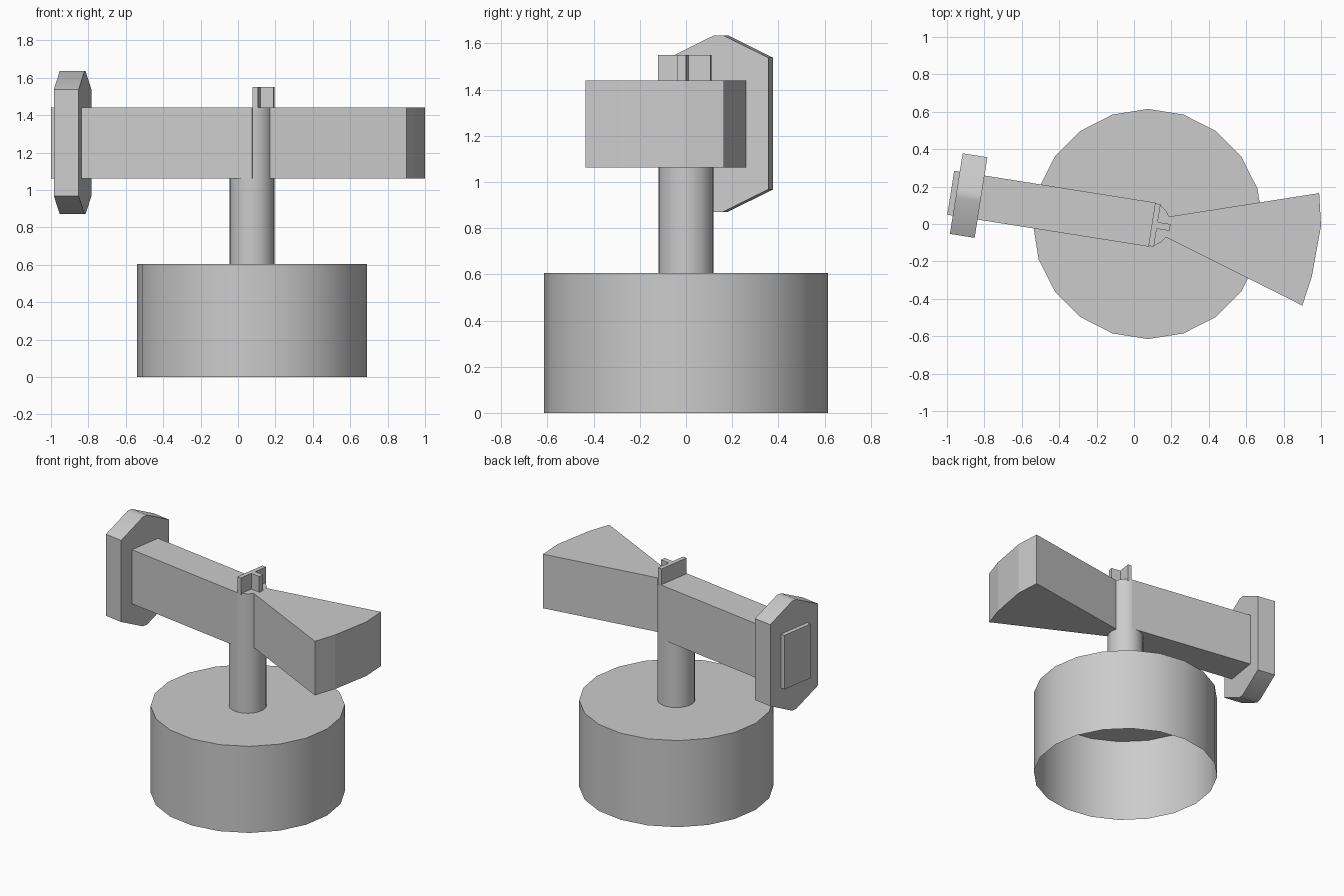
import bpy
import bmesh
from math import sin, cos, pi, radians
from mathutils import Vector

if "Cube" in bpy.data.objects:
    bpy.data.objects.remove(bpy.data.objects["Cube"])

CX = 0.075                      # post axis
TILT = radians(9)               # heading of the arm assembly
U = Vector((cos(TILT), -sin(TILT), 0))
V = Vector((sin(TILT), cos(TILT), 0))
Z = Vector((0, 0, 1))
AXIS = Vector((CX, 0, 0))


def prism(name, ring, offset, open_start=False, smooth=False):
    """Sweep a closed ring of points along a vector."""
    bm = bmesh.new()
    n = len(ring)
    a = [bm.verts.new(p) for p in ring]
    b = [bm.verts.new(Vector(p) + offset) for p in ring]
    for i in range(n):
        j = (i + 1) % n
        bm.faces.new((a[i], a[j], b[j], b[i]))
    bm.faces.new(b)
    if not open_start:
        bm.faces.new(a[::-1])
    bmesh.ops.recalc_face_normals(bm, faces=bm.faces)
    mesh = bpy.data.meshes.new(name)
    bm.to_mesh(mesh)
    bm.free()
    obj = bpy.data.objects.new(name, mesh)
    bpy.context.collection.objects.link(obj)
    if smooth:
        bpy.ops.object.select_all(action='DESELECT')
        obj.select_set(True)
        bpy.context.view_layer.objects.active = obj
        bpy.ops.object.shade_smooth_by_angle(angle=radians(30))
    return obj


def circle(r, z, n=20):
    return [(CX + r * cos(2 * pi * i / n), r * sin(2 * pi * i / n), z) for i in range(n)]


def flat(points, z):
    """Tilted plan outline: (along, across) -> world."""
    return [AXIS + U * u + V * v + Z * z for u, v in points]


# Hollow drum base, open underneath, and the post
prism("drum_base", circle(0.615, 0), Z * 0.605, open_start=True, smooth=True)
prism("post", circle(0.12, 0.605), Z * 0.835, smooth=True)

# Square arm
prism("arm", flat([(-1.068, -0.119), (0.02, -0.119), (0.02, 0.119), (-1.068, 0.119)], 1.062), Z * 0.378)

# Six-sided counterweight plate with a narrow crest
half = [(0.218, 0.285), (0.02, 0.382)]
outline = half + [(-v, z) for v, z in half[::-1]]
outline += [(-v, -z) for v, z in outline]
prism("counterweight_plate",
      [AXIS + U * -1.038 + V * v + Z * (1.253 + z) for v, z in outline], U * 0.134, smooth=True)

# Fan-shaped vane
fan = [(0.17, -0.07), (0.9, -0.436), (0.95, -0.285), (1.0, -0.01), (0.99, 0.165), (0.19, 0.04), (0.14, 0.0)]
prism("vane", [(x, y, 1.062) for x, y in fan], Z * 0.378)

# T-shaped key on top of the post
key = [(0.02, -0.115), (0.05, -0.115), (0.05, -0.018), (0.119, -0.018),
       (0.119, 0.018), (0.05, 0.018), (0.05, 0.115), (0.02, 0.115)]
prism("top_key", flat(key, 1.43), Z * 0.12)
